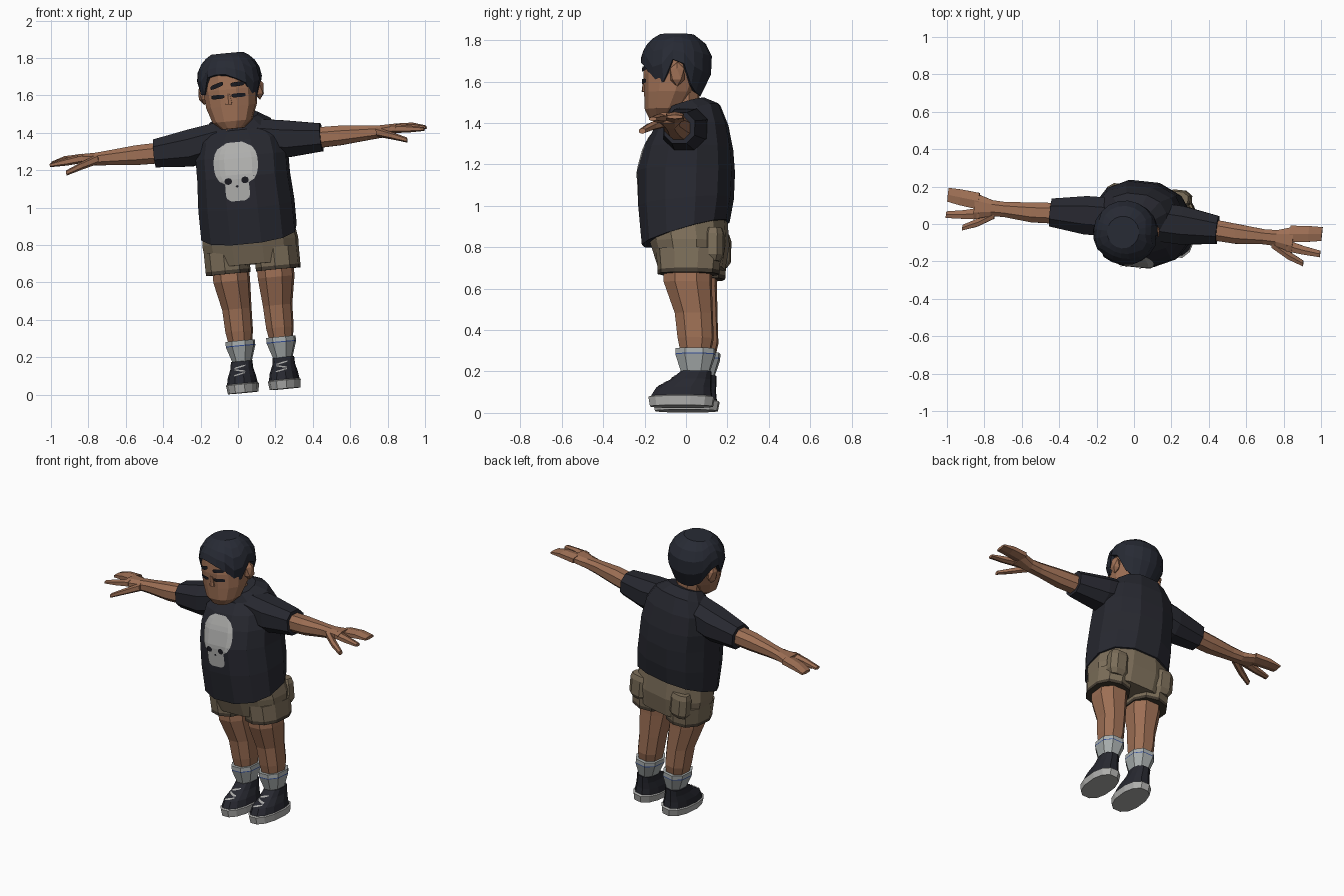
import bpy, bmesh
from math import cos, sin, pi, radians, sqrt, copysign
from mathutils import Matrix, Vector
from mathutils.bvhtree import BVHTree

cube = bpy.data.objects.get("Cube")
if cube:
    bpy.data.objects.remove(cube)

# The whole figure leans and turns slightly
POSE = (Matrix.Translation((.14, -.01, .02))
        @ Matrix.Rotation(radians(-6), 4, 'Z')
        @ Matrix.Rotation(radians(-5.5), 4, 'Y'))


def material(name, red, green, blue):
    mat = bpy.data.materials.new(name)
    mat.use_nodes = True
    colour = (red, green, blue, 1)
    mat.diffuse_color = colour
    mat.node_tree.nodes["Principled BSDF"].inputs["Base Color"].default_value = colour
    return mat


skin = material("brown skin", .34, .16, .09)
dark_hair = material("blue black hair", .02, .023, .034)
charcoal = material("charcoal cloth", .02, .021, .029)
khaki = material("khaki cloth", .2, .155, .1)
dark_khaki = material("dark khaki hem", .06, .046, .032)
light_grey = material("light grey", .42, .42, .41)
sock_grey = material("sock grey", .4, .43, .43)
stripe_blue = material("stripe blue", .03, .07, .3)
ink = material("ink black", .01, .01, .014)


def finish(name, bm, mats):
    bmesh.ops.recalc_face_normals(bm, faces=bm.faces)
    mesh = bpy.data.meshes.new(name)
    bm.to_mesh(mesh)
    bm.free()
    for mat in mats:
        mesh.materials.append(mat)
    part = bpy.data.objects.new(name, mesh)
    bpy.context.collection.objects.link(part)
    part.matrix_world = POSE
    return part


def bridge(bm, rings, bands):
    """Join consecutive rings; bands gives each strip its material slot."""
    for lower, upper, band in zip(rings, rings[1:], bands):
        for i in range(len(lower)):
            quad = (lower[i - 1], lower[i], upper[i], upper[i - 1])
            bm.faces.new(quad).material_index = band
    bm.faces.new(rings[-1]).material_index = bands[len(rings) - 2]


def at(along, wide, deep, across=0, back=0, tilt=0):
    """One rounded cross-section of a tube."""
    return along, wide, deep, across, back, tilt


def tube(name, mats, origin, sections, sides=8, axis='Z', side=1, bands=None):
    """Loft through cross-sections, upright or along an arm, mirrored by side."""
    bm = bmesh.new()
    rings = []
    for along, wide, deep, across, back, tilt in sections:
        ring = []
        for i in range(sides):
            turn = 2 * pi * (i + .5) / sides
            c, s = [copysign(abs(q) ** .85, q) for q in (cos(turn), sin(turn))]
            p, q = across + wide * c, back + deep * s
            local = (side * p, q, along + tilt * q) if axis == 'Z' else (side * along, p, q)
            ring.append(bm.verts.new(Vector(origin) + Vector(local)))
        rings.append(ring)
    bands = bands or [0] * len(rings)
    bm.faces.new(rings[0]).material_index = bands[0]
    bridge(bm, rings, bands)
    return finish(name, bm, mats)


def patch(name, mat, target, x, z, wide, tall, lift=.006, slope=0, power=4):
    """Thin rounded patch laid on the front of a part."""
    source = bmesh.new()
    source.from_mesh(target.data)
    tree = BVHTree.FromBMesh(source)
    source.free()
    bm = bmesh.new()
    bmesh.ops.create_grid(bm, x_segments=8, y_segments=8, size=1)
    for vert in bm.verts:
        u, v = vert.co.x, vert.co.y * .97
        u *= (1 - abs(v) ** power) ** (1 / power)
        start = Vector((x + wide * u, -1, z + tall * v + slope * u))
        hit = tree.ray_cast(start, Vector((0, 1, 0)))[0]
        vert.co = (hit or start) - Vector((0, lift, 0))
    part = finish(name, bm, [mat])
    if part.data.polygons[0].normal.y > 0:
        part.data.flip_normals()


# Shirt body with a hem that rises to the back
shirt = tube("shirt", [charcoal], (0, 0, 0), [
    at(.85, wide=.26, deep=.21, tilt=.3),
    at(1, wide=.26, deep=.23, tilt=.1),
    at(1.15, wide=.25, deep=.235),
    at(1.26, wide=.25, deep=.215, back=.01),
    at(1.36, wide=.23, deep=.18, back=.02, tilt=.1),
    at(1.43, wide=.17, deep=.13, back=.03, tilt=.3),
    at(1.48, wide=.11, deep=.09, tilt=.3)], sides=12)

# Skull print on the chest
middle = -.015
patch("skull_print", light_grey, shirt, middle, 1.22, wide=.12, tall=.12, power=2.5)
patch("skull_jaw", light_grey, shirt, middle, 1.08, wide=.065, tall=.06)
for side in (1, -1):
    patch("skull_eye", ink, shirt, middle + side * .045, 1.13, wide=.02, tall=.018,
          lift=.009, power=2)
patch("skull_nose", ink, shirt, middle, 1.1, wide=.008, tall=.006, lift=.009, power=2)

# Shorts seat
tube("shorts_seat", [khaki], (0, .02, 0), [
    at(.68, wide=.25, deep=.16, back=.01),
    at(.8, wide=.26, deep=.19),
    at(.92, wide=.24, deep=.2, back=-.02)], sides=12)

for side, label in ((1, "left_"), (-1, "right_")):
    # Shorts leg with a dark hem, and back pocket
    tube(label + "shorts_leg", [khaki, dark_khaki], (side * .135, .03, 0), [
        at(.64, wide=.12, deep=.15),
        at(.66, wide=.12, deep=.15),
        at(.76, wide=.12, deep=.16)], sides=10, side=side, bands=[1, 0, 0])
    tube(label + "back_pocket", [khaki], (side * .16, .155, 0), [
        at(.7, wide=.05, deep=.03),
        at(.73, wide=.07, deep=.05),
        at(.83, wide=.07, deep=.05),
        at(.86, wide=.06, deep=.04)], side=side)

    # Leg, and sock with a thin stripe
    hip = (side * .11, .065, 0)
    tube(label + "leg", [skin], hip, [
        at(.7, wide=.1, deep=.12, across=.01, back=-.04),
        at(.6, wide=.1, deep=.12, across=.01, back=-.04),
        at(.45, wide=.08, deep=.095, back=-.01),
        at(.33, wide=.075, deep=.09),
        at(.24, wide=.06, deep=.07)], side=side)
    tube(label + "sock", [sock_grey, stripe_blue], hip, [
        at(.1, wide=.05, deep=.07),
        at(.16, wide=.05, deep=.07),
        at(.25, wide=.08, deep=.1),
        at(.255, wide=.08, deep=.1),
        at(.28, wide=.08, deep=.1)], side=side, bands=[0, 0, 1, 0, 0])

    # Shoe with a pale sole and laces
    shoe = tube(label + "shoe", [charcoal, light_grey], (side * .113, 0, 0), [
        at(0, wide=.08, deep=.155),
        at(.045, wide=.086, deep=.163),
        at(.05, wide=.08, deep=.15),
        at(.09, wide=.073, deep=.135, back=.01),
        at(.13, wide=.06, deep=.1, back=.045),
        at(.17, wide=.057, deep=.075, back=.07)],
        sides=12, side=side, bands=[1, 1, 0, 0, 0, 0])
    for step in range(3):
        patch(label + "shoe_lace", light_grey, shoe, side * .113, .1 + .02 * step,
              wide=.03, tall=.004, slope=.006 * (-1) ** step)

    # Sleeve, arm and hand share one line from the shoulder
    def reach(name, mat, *sections, sides=8):
        tube(label + name, [mat], (-.014, 0, 1.32), sections, sides, axis='X', side=side)

    reach("sleeve", charcoal,
          at(.1, wide=.11, deep=.1, across=.02, back=.04),
          at(.26, wide=.11, deep=.106, across=.015, back=.01),
          at(.45, wide=.08, deep=.08, across=.01))
    reach("arm", skin,
          at(.4, wide=.06, deep=.06, across=.01),
          at(.55, wide=.057, deep=.056),
          at(.7, wide=.043, deep=.042),
          at(.77, wide=.046, deep=.036),
          at(.86, wide=.075, deep=.026, back=.01))
    reach("fingers", skin,
          at(.84, wide=.05, deep=.026, across=.03, back=.01),
          at(.94, wide=.048, deep=.022, across=.04, back=.01),
          at(1.01, wide=.042, deep=.01, across=.047), sides=6)
    reach("index_finger", skin,
          at(.83, wide=.034, deep=.024, across=-.035, back=.01),
          at(.92, wide=.026, deep=.02, across=-.05),
          at(1.01, wide=.02, deep=.01, across=-.06, back=-.01), sides=6)
    reach("thumb", skin,
          at(.75, wide=.028, deep=.026, across=-.03),
          at(.84, wide=.025, deep=.02, across=-.085, back=-.03),
          at(.92, wide=.017, deep=.014, across=-.12, back=-.06), sides=6)

    # Ear
    bm = bmesh.new()
    place = Matrix.Translation((side * .15 - .02, -.035, 1.61))
    bmesh.ops.create_icosphere(bm, subdivisions=1, radius=1,
                               matrix=place @ Matrix.Diagonal((.03, .04, .06, 1)))
    finish(label + "ear", bm, [skin])

# Neck, head and nose
face = -.02
tube("neck", [skin], (face, -.02, 0), [
    at(1.38, wide=.085, deep=.08),
    at(1.55, wide=.085, deep=.08)])
head = tube("head", [skin], (face, -.06, 0), [
    at(1.41, wide=.06, deep=.055, back=-.07),
    at(1.45, wide=.107, deep=.096, back=-.05),
    at(1.53, wide=.136, deep=.125, back=-.025),
    at(1.62, wide=.145, deep=.145, back=-.01),
    at(1.7, wide=.14, deep=.148),
    at(1.77, wide=.1, deep=.1)], sides=12)
tube("nose", [skin], (face, -.208, 0), [
    at(1.54, wide=.02, deep=.015),
    at(1.6, wide=.01, deep=.008)], sides=6)

# Eyes and eyebrows
for side, label, slope in ((1, "left_", .002), (-1, "right_", .01)):
    x = face + side * .056
    patch(label + "eye", ink, head, x, 1.585, wide=.036, tall=.011, lift=.008)
    patch(label + "eyebrow", ink, head, x, 1.645, wide=.036, tall=.012, lift=.009, slope=slope)

# Hair: a cap whose lower edge makes the fringe, sideburns, ear gaps and nape
DROPS = (.2, .19, .17, .08, .09, .18, .16, .06, .03, .02, .02)
CROWN, BROAD = 1.815, 1.68
columns = 2 * len(DROPS) - 2
bm = bmesh.new()
rings = []
for rise in (0, .35, .65, .85, 1):
    ring = []
    for i in range(columns):
        turn = 2 * pi * i / columns
        edge = 1.5 + DROPS[min(i, columns - i)]
        if cos(turn) > 0:
            edge -= .025 * sin(2 * turn)
        height = edge + (CROWN - edge) * rise
        away = (height - BROAD) / .155
        radius = .175 * (sqrt(1 - away ** 2) if away > 0 else 1 - .3 * away ** 2)
        spot = (face + radius * sin(turn), -.055 - radius * cos(turn), height)
        ring.append(bm.verts.new(spot))
    rings.append(ring)
bridge(bm, rings, [0] * len(rings))
hair = finish("hair", bm, [dark_hair])
shell = hair.modifiers.new("thickness", 'SOLIDIFY')
shell.thickness, shell.offset = .025, -1
